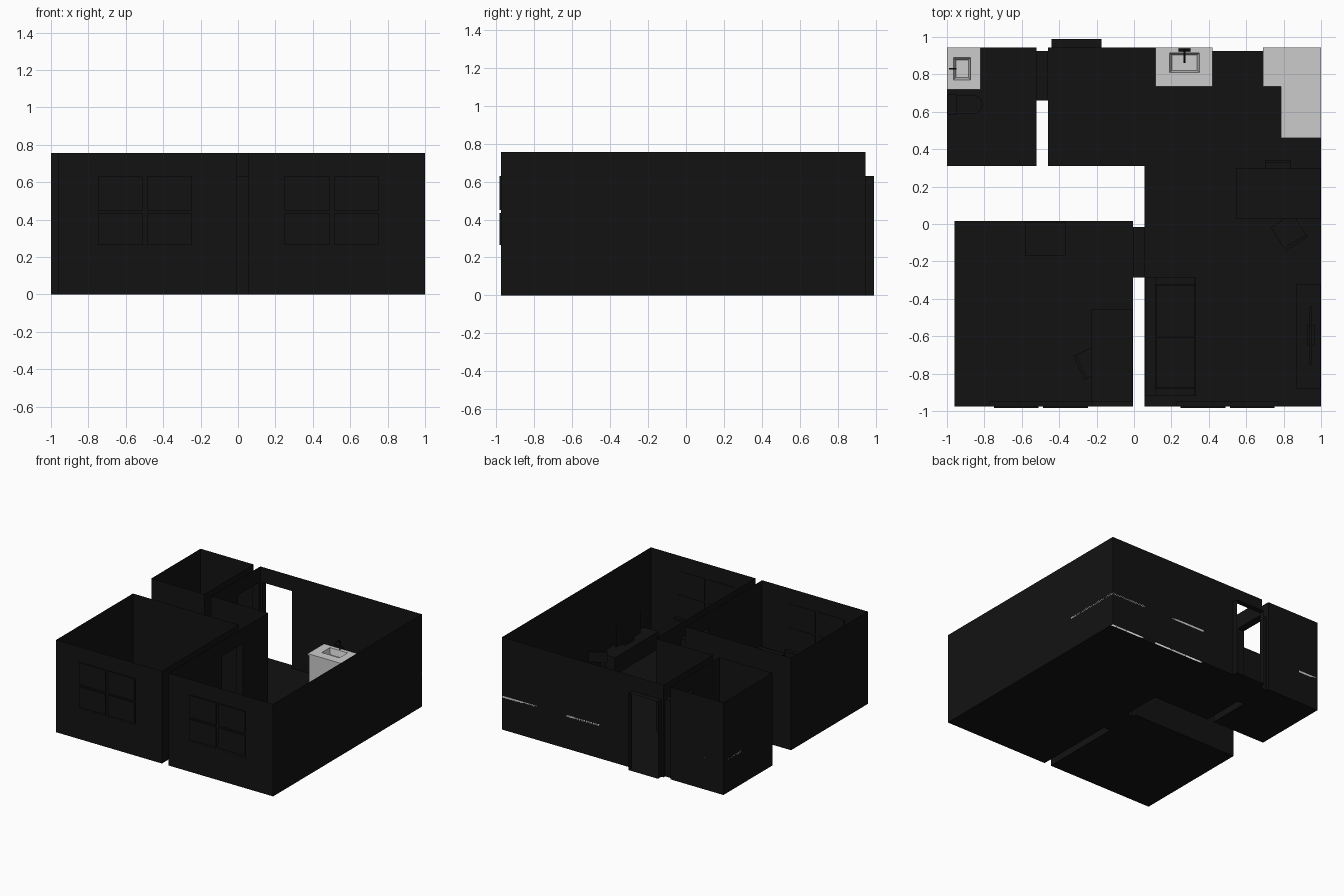
import bpy, bmesh, math
from mathutils import Matrix, Vector

if "Cube" in bpy.data.objects:
    bpy.data.objects.remove(bpy.data.objects["Cube"])

H, DOOR_H = 0.755, 0.63
black = bpy.data.materials.new("black")
black.diffuse_color = (0.006, 0.006, 0.006, 1)
black.use_nodes = True
black.node_tree.nodes["Principled BSDF"].inputs["Base Color"].default_value = black.diffuse_color


def finish(name, bm, mat=black):
    me = bpy.data.meshes.new(name)
    bm.to_mesh(me)
    bm.free()
    ob = bpy.data.objects.new(name, me)
    bpy.context.collection.objects.link(ob)
    if mat:
        me.materials.append(mat)
    return ob


def face(bm, pts):
    return bm.faces.new([bm.verts.new(p) for p in pts])


def add_box(bm, x0, x1, y0, y1, z0, z1):
    m = Matrix.Translation(((x0+x1)/2, (y0+y1)/2, (z0+z1)/2)) @ Matrix.Diagonal((x1-x0, y1-y0, z1-z0, 1))
    bmesh.ops.create_cube(bm, size=1, matrix=m)


def boxes(name, dims, mat=black):
    bm = bmesh.new()
    for d in dims:
        add_box(bm, *d)
    return finish(name, bm, mat)


def prism(bm, pts, z0, z1):
    f = face(bm, [(x, y, z0) for x, y in pts])
    top = bmesh.ops.extrude_face_region(bm, geom=[f])["geom"]
    bmesh.ops.translate(bm, vec=(0, 0, z1-z0), verts=[g for g in top if isinstance(g, bmesh.types.BMVert)])
    bmesh.ops.recalc_face_normals(bm, faces=bm.faces[:])


def wall(bm, p, q, opening=None):
    """Single sheet wall; opening = distances from p where a doorway starts and ends."""
    p, q = Vector(p), Vector(q)
    length = (q-p).length
    spans = [(0, length, 0)]
    if opening:
        a, b = opening
        spans = [(0, a, 0), (a, b, DOOR_H), (b, length, 0)]
    for s, e, z in spans:
        if e - s > 1e-4:
            u, v = p.lerp(q, s/length), p.lerp(q, e/length)
            face(bm, [(*u, z), (*u, H), (*v, H), (*v, z)])


def room(name, outline, floor, openings):
    bm = bmesh.new()
    face(bm, [(x, y, 0) for x, y in floor])
    for i, p in enumerate(outline):
        wall(bm, p, outline[(i+1) % len(outline)], openings.get(i))
    return finish(name, bm)


def passage(name, x0, x1, y0, y1, along_x):
    """Doorway reveal: threshold, head and two jambs."""
    bm = bmesh.new()
    for z in (0, DOOR_H):
        face(bm, [(x0, y0, z), (x1, y0, z), (x1, y1, z), (x0, y1, z)])
    jambs = [((x0, y), (x1, y)) for y in (y0, y1)] if along_x else [((x, y0), (x, y1)) for x in (x0, x1)]
    for p, q in jambs:
        face(bm, [(*p, 0), (*q, 0), (*q, DOOR_H), (*p, DOOR_H)])
    return finish(name, bm)


def tube(name, pts, r=0.005):
    cu = bpy.data.curves.new(name, "CURVE")
    cu.dimensions = "3D"
    cu.bevel_depth, cu.bevel_resolution, cu.use_fill_caps = r, 2, True
    sp = cu.splines.new("POLY")
    sp.points.add(len(pts)-1)
    for s, p in zip(sp.points, pts):
        s.co = (*p, 1)
    ob = bpy.data.objects.new(name, cu)
    bpy.context.collection.objects.link(ob)
    cu.materials.append(black)


# rooms
main = [(-0.46, 0.31), (0.055, 0.31), (0.055, -0.975), (1, -0.975), (1, 0.945), (-0.46, 0.945)]
main_floor = main[:4] + [(1, 0.925), (0.115, 0.925), (0.115, 0.945), (-0.46, 0.945)]
room("main_room", main, main_floor, {1: (0.325, 0.595), 4: (1.175, 1.44), 5: (0.02, 0.285)})
bath = [(-1, 0.31), (-0.52, 0.31), (-0.52, 0.945), (-1, 0.945)]
room("bathroom", bath, bath, {1: (0.35, 0.615)})
bed = [(-0.96, -0.975), (-0.005, -0.975), (-0.005, 0.015), (-0.96, 0.015)]
room("bedroom", bed, bed, {1: (0.69, 0.96)})
passage("bathroom_doorway", -0.52, -0.46, 0.66, 0.925, True)
passage("bedroom_doorway", -0.005, 0.055, -0.285, -0.015, True)
passage("entry_doorway", -0.44, -0.175, 0.945, 0.99, False)

# windows: four panes, frame and sill
for side, cx in (("bedroom", -0.4975), ("main", 0.5)):
    panes = []
    for x0, x1 in ((-0.252, -0.012), (0.012, 0.252)):
        for z0, z1 in ((0.265, 0.435), (0.45, 0.63)):
            panes.append((cx+x0, cx+x1, -0.984, -0.972, z0, z1))
    boxes(side + "_window_panes", panes)
    boxes(side + "_window_sill", [(cx-0.275, cx+0.275, -0.976, -0.95, 0.235, 0.25)])


# kitchen and bathroom counters: open shells with a sink
def counter(name, x0, x1, y0, y1, sink, z=0.262, top=0.277):
    bm = bmesh.new()
    o = [(x0, y0), (x1, y0), (x1, y1), (x0, y1)]
    a0, a1, b0, b1 = sink
    ring = [(a0, b0), (a1, b0), (a1, b1), (a0, b1)]
    t = 0.012
    base = [(a0+t, b0+t), (a1-t, b0+t), (a1-t, b1-t), (a0+t, b1-t)]
    for i in range(4):
        j = (i+1) % 4
        face(bm, [(*o[i], top), (*o[j], top), (*ring[j], top), (*ring[i], top)])
        face(bm, [(*o[i], z), (*o[j], z), (*o[j], top), (*o[i], top)])
        face(bm, [(*ring[i], top), (*ring[j], top), (*base[j], top-0.05), (*base[i], top-0.05)])
    face(bm, [(*p, top-0.05) for p in base])
    return finish(name, bm, None)


def shell(name, path, z=0.262):
    bm = bmesh.new()
    for p, q in zip(path, path[1:]):
        face(bm, [(*p, 0), (*q, 0), (*q, z), (*p, z)])
    return finish(name, bm, None)


counter("sink_counter", 0.115, 0.42, 0.735, 0.945, (0.19, 0.35, 0.81, 0.915))
shell("sink_cabinet", [(0.12, 0.945), (0.12, 0.742), (0.415, 0.742), (0.415, 0.945)])
tube("kitchen_tap", [(0.27, 0.93, 0.277), (0.27, 0.93, 0.34), (0.27, 0.915, 0.358),
                     (0.27, 0.88, 0.358), (0.27, 0.863, 0.34)])
tube("kitchen_tap_handles", [(0.237, 0.93, 0.295), (0.303, 0.93, 0.295)], 0.007)
bm = bmesh.new()
prism(bm, [(0.69, 0.735), (0.785, 0.735), (0.785, 0.46), (1, 0.46), (1, 0.945), (0.69, 0.945)], 0.262, 0.277)
finish("corner_counter", bm, None)
shell("corner_cabinet", [(0.695, 0.945), (0.695, 0.742), (0.792, 0.742), (0.792, 0.465), (1, 0.465)])
counter("bathroom_counter", -1, -0.82, 0.72, 0.945, (-0.965, -0.873, 0.77, 0.89))
shell("bathroom_cabinet", [(-1, 0.725), (-0.827, 0.725), (-0.827, 0.945)])
tube("bathroom_tap", [(-0.985, 0.83, 0.277), (-0.985, 0.83, 0.31), (-0.95, 0.83, 0.31)])

# toilet
bm = bmesh.new()
arc = [(-0.86 + 0.05*math.cos(a), 0.64 + 0.05*math.sin(a))
       for a in (math.radians(-90 + 15*i) for i in range(13))]
prism(bm, [(-0.95, 0.69), (-0.95, 0.59)] + arc, 0, 0.13)
for v in bm.verts:
    if v.co.z < 0.01:
        v.co.x = -0.95 + (v.co.x + 0.95)*0.75
        v.co.y = 0.64 + (v.co.y - 0.64)*0.7
finish("toilet_bowl", bm)
boxes("toilet_tank", [(-0.998, -0.95, 0.585, 0.695, 0.11, 0.25)])


# tables
def table(name, x0, x1, y0, y1, z):
    w = 0.016
    legs = [(x, x+w, y, y+w, 0, z-0.015) for x in (x0+0.005, x1-w-0.005) for y in (y0+0.005, y1-w-0.005)]
    boxes(name, [(x0, x1, y0, y1, z-0.015, z)] + legs)


table("dining_table", 0.545, 0.998, 0.03, 0.3, 0.225)
table("desk", -0.23, -0.007, -0.95, -0.455, 0.225)


# chairs
def chair(name, x, y, angle):
    legs = [(a, a+0.012, b, b+0.012, 0, 0.13) for a in (-0.068, 0.056) for b in (0.002, 0.126)]
    posts = [(a, a+0.012, -0.006, 0.006, 0.13, 0.2) for a in (-0.06, 0.048)]
    ob = boxes(name, [(-0.07, 0.07, 0, 0.14, 0.13, 0.145), (-0.07, 0.07, -0.008, 0.008, 0.19, 0.275)] + legs + posts)
    ob.location = (x, y, 0)
    ob.rotation_euler.z = math.radians(angle)


chair("dining_chair_back", 0.77, 0.335, 180)
chair("dining_chair_front", 0.865, -0.1, 32)
chair("desk_chair", -0.287, -0.765, -65)

# sofa
boxes("sofa", [(0.06, 0.33, -0.92, -0.285, 0.02, 0.11), (0.06, 0.115, -0.92, -0.285, 0.11, 0.24),
               (0.115, 0.325, -0.92, -0.88, 0.11, 0.17), (0.115, 0.325, -0.325, -0.285, 0.11, 0.17)])
boxes("sofa_cushions", [(0.117, 0.325, y, y+0.273, 0.11, 0.135) for y in (-0.878, -0.601)])

# television on a low stand, and bedroom dresser
boxes("tv_stand", [(0.865, 0.998, -0.88, -0.32, 0, 0.14)])
boxes("television", [(0.938, 0.952, -0.75, -0.44, 0.16, 0.34), (0.925, 0.965, -0.65, -0.54, 0.14, 0.16)])
boxes("dresser", [(-0.58, -0.365, -0.17, 0.012, 0, 0.24)])
